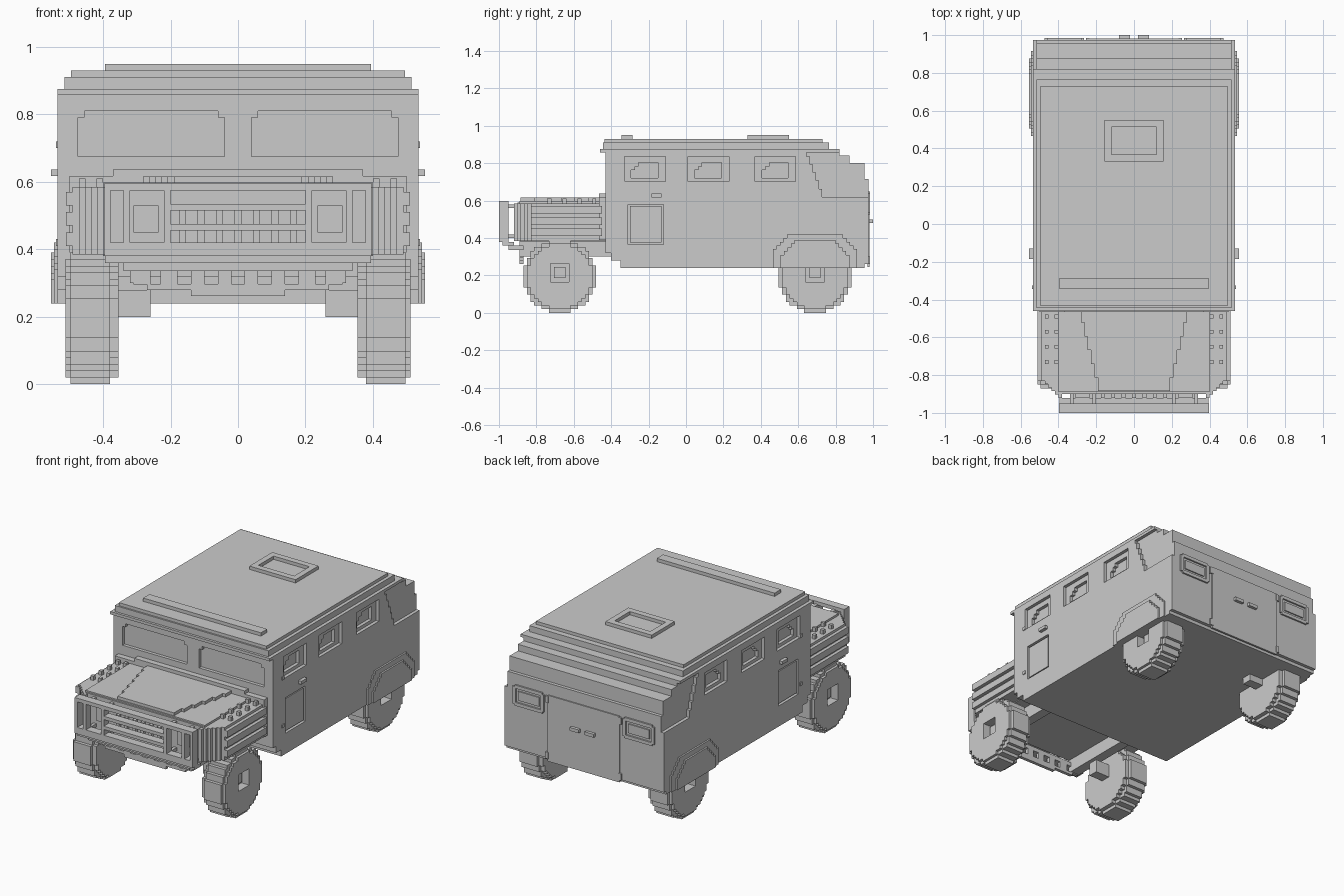
import bpy, bmesh, math

V = 0.0195  # size of one small block

if "Cube" in bpy.data.objects:
    bpy.data.objects.remove(bpy.data.objects["Cube"])


class Part:
    """Collects block shapes into one named mesh object."""

    def __init__(self):
        self.bm = bmesh.new()

    def prism(self, pts, lo, hi, axis="x", mirror=False):
        """Extrude a profile: (y, z) points along x, or (x, y) points along z."""
        for s in ((1, -1) if mirror else (1,)):
            def place(p, h):
                return (s * h, p[0], p[1]) if axis == "x" else (s * p[0], p[1], h)
            a = [self.bm.verts.new(place(p, lo)) for p in pts]
            b = [self.bm.verts.new(place(p, hi)) for p in pts]
            faces = [self.bm.faces.new(a), self.bm.faces.new(b[::-1])]
            for i in range(len(pts)):
                j = (i + 1) % len(pts)
                faces.append(self.bm.faces.new((a[j], a[i], b[i], b[j])))
            bmesh.ops.recalc_face_normals(self.bm, faces=faces)
        return self

    def box(self, x, y, z, mirror=False):
        rect = [(y[0], z[0]), (y[1], z[0]), (y[1], z[1]), (y[0], z[1])]
        return self.prism(rect, x[0], x[1], mirror=mirror)

    def finish(self, name):
        me = bpy.data.meshes.new(name)
        self.bm.to_mesh(me)
        self.bm.free()
        ob = bpy.data.objects.new(name, me)
        bpy.context.collection.objects.link(ob)
        return ob


def carve(ob, cutter):
    """Subtract the cutter, keep the result as plain mesh and drop the cutter."""
    cutter.hide_render = True
    mod = ob.modifiers.new("carve", "BOOLEAN")
    mod.operation, mod.solver, mod.object = "DIFFERENCE", "EXACT", cutter
    mod.use_self = True
    bpy.context.view_layer.update()
    deps = bpy.context.evaluated_depsgraph_get()
    me = bpy.data.meshes.new_from_object(ob.evaluated_get(deps))
    ob.modifiers.clear()
    ob.data = me
    bpy.data.objects.remove(cutter)


def stairs(a, b, n):
    """Stepped line from a to b, moving first along the second axis."""
    du, dv = (b[0] - a[0]) / n, (b[1] - a[1]) / n
    pts = []
    for i in range(n):
        u = a[0] + i * du
        pts += [(u, a[1] + i * dv), (u, a[1] + (i + 1) * dv)]
    return pts + [b]


def block_disc(cy, cz, r):
    """Outline of a circle rounded to small blocks."""
    n = round(r / V)
    half = [max(2, round(math.sqrt(n * n - (k + 0.5) ** 2))) for k in range(n)]
    right = []
    for k in range(-n, n):
        w = half[k if k >= 0 else -k - 1]
        for p in ((w, k), (w, k + 1)):
            if len(right) > 1 and right[-1][0] == right[-2][0] == p[0]:
                right.pop()
            if not right or right[-1] != p:
                right.append(p)
    ring = right + [(-u, v) for u, v in reversed(right)]
    return [(cy + u * V, cz + v * V) for u, v in ring]


# Main cabin with stepped tail
side = [(-0.35, 0.24), (0.955, 0.24), (0.955, 0.26), (0.975, 0.26), (0.975, 0.715),
        (0.955, 0.715), (0.955, 0.8), (0.875, 0.8), (0.875, 0.84), (0.82, 0.84),
        (0.82, 0.86), (-0.43, 0.86), (-0.43, 0.32), (-0.4, 0.32), (-0.4, 0.28), (-0.35, 0.28)]
cabin = Part().prism(side, -0.535, 0.535).finish("cabin")

# Recesses: rear upper corners, side windows, front doors, windshield panes
cut = Part()
corner = stairs((0.645, 0.88), (0.745, 0.62), 6) + [(1.1, 0.62), (1.1, 0.88)]
cut.prism(corner, 0.515, 0.6, mirror=True)
for y0, y1 in ((-0.33, -0.11), (0.01, 0.23), (0.37, 0.585)):
    cut.box((0.515, 0.6), (y0, y1), (0.702, 0.835), True)
    a, b = y0 + 0.036, y1 - 0.04
    pane = stairs((a, 0.745), (a + 0.06, 0.803), 3) + [(b, 0.803), (b, 0.722), (a, 0.722)]
    cut.prism(pane, 0.495, 0.53, mirror=True)
cut.box((0.515, 0.6), (-0.31, -0.12), (0.365, 0.58), True)
e = 0.02
shape = [(0.04, 0.675), (0.475, 0.675), (0.475, 0.79), (0.455, 0.79), (0.455, 0.81),
         (0.06, 0.81), (0.06, 0.79), (0.04, 0.79)]
cut.box((0.04, 0.475), (-0.5, -0.41), (0.675, 0.79), True)
cut.box((0.06, 0.455), (-0.5, -0.41), (0.78, 0.81), True)
carve(cabin, cut.finish("recess_cutter"))

Part().box((0.515, 0.53), (-0.3, -0.13), (0.375, 0.57), True).finish("door_panels")
Part().box((0.53, 0.555), (-0.185, -0.13), (0.618, 0.637), True).finish("door_handles")
Part().box((0.53, 0.54), (-0.345, -0.325), (0.41, 0.43), True).box(
    (0.53, 0.54), (-0.345, -0.325), (0.7, 0.72), True).finish("door_hinges")

# Layered roof, with light strip and hatch
roof = Part()
roof.box((-0.535, 0.535), (-0.46, 0.82), (0.858, 0.875))
roof.box((-0.515, 0.515), (-0.445, 0.765), (0.875, 0.911))
roof.box((-0.495, 0.495), (-0.435, 0.73), (0.911, 0.93))
roof.finish("roof")
Part().box((-0.395, 0.395), (-0.345, -0.285), (0.93, 0.95)).finish("roof_strip")
hatch = Part()
hatch.box((0.12, 0.155), (0.33, 0.55), (0.93, 0.95), True)
for y in (0.33, 0.513):
    hatch.box((-0.12, 0.12), (y, y + 0.037), (0.93, 0.95))
hatch.finish("roof_hatch_frame")

# Rear doors, windows, hinges and handles
Part().box((-0.24, 0.24), (0.97, 0.982), (0.245, 0.645)).finish("rear_doors")
rear = Part()
for z in (0.525, 0.63):
    rear.box((0.275, 0.46), (0.97, 0.985), (z, z + e), True)
for x in (0.265, 0.455):
    rear.box((x, x + e), (0.97, 0.985), (0.535, 0.64), True)
rear.box((0.3, 0.44), (0.97, 0.982), (0.56, 0.615), True)
rear.finish("rear_windows")
Part().box((0.02, 0.08), (0.975, 1.0), (0.48, 0.5), True).finish("rear_handles")
hinges = Part()
for z in (0.26, 0.6):
    hinges.box((0.235, 0.255), (0.97, 0.985), (z, z + 0.04), True)
hinges.finish("rear_hinges")


# Rear wheel flares in two layers
def arch(y0, y1, top):
    left = [(y0, 0.24)] + stairs((y0, top - 0.1), (y0 + 0.095, top), 5)
    return left + [(y0 + y1 - y, z) for y, z in reversed(left)]


flare = Part()
flare.prism(arch(0.465, 0.915, 0.42), 0.53, 0.545, mirror=True)
flare.prism(arch(0.505, 0.875, 0.39), 0.54, 0.555, mirror=True)
flare.finish("rear_flares")

# Hood with raised tapered panel and cowl
hood = Part()
hood.box((-0.4, 0.4), (-0.89, -0.43), (0.38, 0.598))
taper = stairs((0.19, -0.885), (0.3, -0.45), 6)
hood.prism(taper + [(-x, y) for x, y in reversed(taper)], 0.598, 0.616, axis="z")
hood.finish("hood")
Part().box((-0.5, 0.5), (-0.465, -0.42), (0.39, 0.617)).box(
    (-0.37, 0.37), (-0.465, -0.42), (0.617, 0.637)).finish("cowl")

# Front fenders with clipped corners, side ribs and studs
fender = Part()
nose = stairs((0.4, -0.92), (0.49, -0.83), 5)
fender.prism([(0.38, -0.43), (0.38, -0.92)] + nose + [(0.49, -0.43)], 0.385, 0.585, "z", True)
for z in (0.41, 0.47, 0.53):
    fender.box((0.48, 0.51), (-0.83, -0.45), (z, z + 0.04), True)
for i in range(4):
    for x in (0.4, 0.452):
        y = -0.74 + i * 0.08
        fender.box((x, x + e), (y, y + e), (0.58, 0.61), True)
fender.finish("front_fenders")

# Radiator face with slats and headlights
grille = Part().box((-0.39, 0.39), (-0.9, -0.88), (0.39, 0.59))
for i in range(-3, 4):
    grille.box((i * 0.055 - 0.01, i * 0.055 + 0.01), (-0.92, -0.9), (0.42, 0.52))
grille.finish("grille")
Part().box((0.235, 0.31), (-0.92, -0.89), (0.45, 0.53), True).finish("headlights")

# Tubular guard across the nose
guard = Part()
for x, w in ((0.378, 0.018), (0.32, 0.02), (0.2, 0.02)):
    guard.box((x, x + w), (-1.0, -0.95), (0.4, 0.58), True)
for z0, z1 in ((0.575, 0.597), (0.38, 0.42)):
    guard.box((-0.396, 0.396), (-1.0, -0.95), (z0, z1))
for z in (0.455, 0.515):
    guard.box((-0.2, 0.2), (-1.0, -0.95), (z, z + e))
for z in (0.4, 0.56):
    for x in (0.2, 0.32):
        guard.box((x, x + e), (-0.96, -0.88), (z, z + e), True)
guard.finish("nose_guard")

# Bumper plate with square holes, and chassis rails
bumper = Part()
bumper.box((-0.395, 0.395), (-0.98, -0.92), (0.36, 0.38))
bumper.box((-0.34, 0.34), (-0.95, -0.87), (0.335, 0.36))
bumper.box((-0.27, 0.27), (-0.89, -0.87), (0.28, 0.297))
bumper.box((-0.14, 0.14), (-0.89, -0.87), (0.262, 0.28))
for i in range(4):
    x = i * 0.08 + 0.02
    bumper.box((x, x + (0.04 if i < 2 else 0.05)), (-0.89, -0.87), (0.295, 0.337), True)
bumper.finish("front_bumper")
Part().box((0.26, 0.32), (-0.89, -0.38), (0.3, 0.385), True).finish("chassis_rails")

# Wheels: broad core, narrower tread, recessed hub and axle stub
for name, cy in (("front", -0.675), ("rear", 0.69)):
    for s, label in ((1, "left"), (-1, "right")):
        core = Part().prism(block_disc(cy, 0.195, 9 * V), s * 0.354, s * 0.512)
        core = core.finish(f"{name}_{label}_wheel")
        tread = Part().prism(block_disc(cy, 0.195, 10 * V), s * 0.38, s * 0.496)
        tread = tread.finish(f"{name}_{label}_tread")
        for ob in (core, tread):
            hole = Part().box(sorted((s * 0.46, s * 0.6)), (cy - 0.05, cy + 0.05), (0.165, 0.265))
            carve(ob, hole.finish("hub_cutter"))
        hub = Part()
        hub.box(sorted((s * 0.45, s * 0.48)), (cy - 0.03, cy + 0.03), (0.185, 0.245))
        hub.box(sorted((s * 0.26, s * 0.36)), (cy - 0.03, cy + 0.03), (0.2, 0.28))
        hub.finish(f"{name}_{label}_axle")
